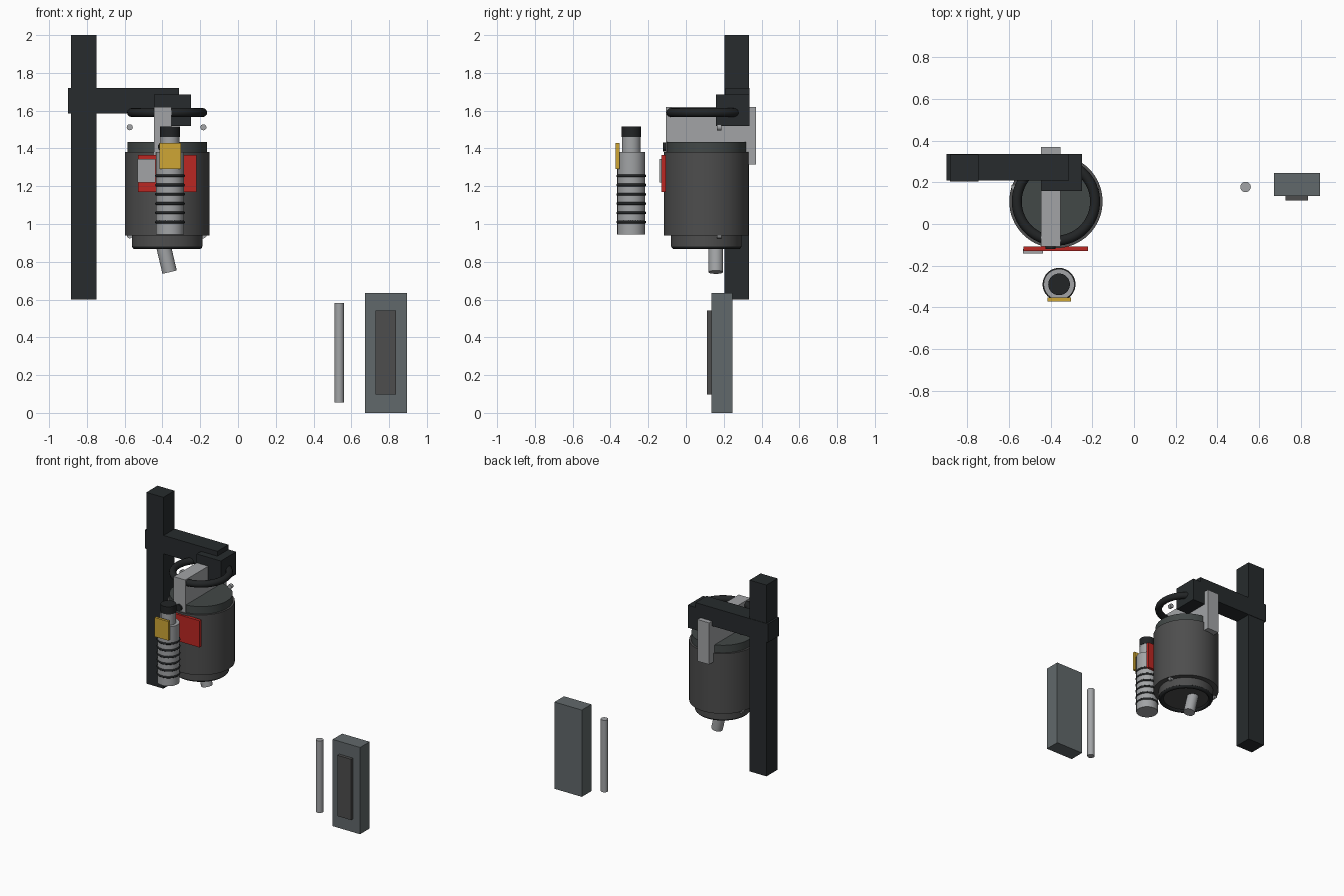
import bpy, math
from mathutils import Vector

if "Cube" in bpy.data.objects:
    bpy.data.objects.remove(bpy.data.objects["Cube"])


def material(name, r, g, b):
    m = bpy.data.materials.new(name)
    m.diffuse_color = (r, g, b, 1)
    m.use_nodes = True
    m.node_tree.nodes["Principled BSDF"].inputs["Base Color"].default_value = m.diffuse_color
    return m


BLACK = material("black_metal", 0.02, 0.024, 0.026)
RUBBER = material("rubber", 0.016, 0.018, 0.019)
DARK = material("dark_grey", 0.075, 0.075, 0.075)
BAND = material("band_grey", 0.055, 0.065, 0.063)
LIGHT = material("light_grey", 0.36, 0.37, 0.38)
SLATE = material("slate", 0.12, 0.14, 0.145)
RED = material("red", 0.5, 0.02, 0.016)
YELLOW = material("yellow", 0.62, 0.38, 0.035)


def finish(name, mat, smooth=False):
    o = bpy.context.object
    o.name = name
    o.data.materials.append(mat)
    if smooth:
        bpy.ops.object.shade_smooth_by_angle(angle=math.radians(35))
    return o


def box(name, x, y, z, mat):
    """Box from (min, max) ranges."""
    c = [(r[0] + r[1]) / 2 for r in (x, y, z)]
    bpy.ops.mesh.primitive_cube_add(size=1, location=c)
    o = finish(name, mat)
    o.scale = [r[1] - r[0] for r in (x, y, z)]
    bpy.ops.object.transform_apply(location=False, rotation=False, scale=True)
    return o


def rod(name, a, b, r, mat, sides=48):
    """Cylinder between two points."""
    a, b = Vector(a), Vector(b)
    d = b - a
    bpy.ops.mesh.primitive_cylinder_add(
        vertices=sides, radius=r, depth=d.length, location=(a + b) / 2,
        rotation=d.to_track_quat('Z', 'Y').to_euler())
    return finish(name, mat, True)


def ring(name, loc, major, minor, mat):
    bpy.ops.mesh.primitive_torus_add(
        location=loc, major_radius=major, minor_radius=minor,
        major_segments=64, minor_segments=12)
    return finish(name, mat, True)


# Post, arm and clamp
box("post", (-0.885, -0.748), (0.205, 0.333), (0.6, 2.0), BLACK)
box("arm", (-0.9, -0.313), (0.208, 0.336), (1.585, 1.72), BLACK)
box("clamp_block", (-0.445, -0.25), (0.158, 0.336), (1.52, 1.685), BLACK)

# Hanging canister
cx, cy = -0.375, 0.108
rod("canister_body", (cx, cy, 0.94), (cx, cy, 1.38), 0.224, DARK, 64)
rod("canister_top_band", (cx, cy, 1.37), (cx, cy, 1.435), 0.21, BAND, 64)
rod("canister_base", (cx, cy, 0.882), (cx, cy, 0.95), 0.187, DARK, 64)
ring("base_ring", (cx, cy, 0.883), 0.17, 0.016, RUBBER)
ring("handle_ring", (cx, cy, 1.59), 0.188, 0.024, RUBBER)

# Hanger and its front knob
box("hanger_plate", (-0.446, -0.352), (-0.107, 0.37), (1.315, 1.62), LIGHT)
rod("hanger_knob", (-0.40, -0.08, 1.408), (-0.40, -0.121, 1.408), 0.024, RUBBER)

# Four small pins around the canister
for i, (s, z) in enumerate([(-1, 1.512), (1, 1.512), (-1, 0.94), (1, 0.94)]):
    x = cx - 0.003 + s * 0.195
    rod(f"pin_{i + 1}", (x, 0.163, z), (x, 0.187, z), 0.016, LIGHT, 24)

# Tilted outlet spout
rod("spout", (-0.41, 0.158, 0.95), (-0.362, 0.158, 0.745), 0.039, LIGHT)

# Label plates
box("red_plate", (-0.53, -0.22), (-0.13, -0.107), (1.17, 1.365), RED)
box("pale_plate", (-0.533, -0.437), (-0.141, -0.12), (1.22, 1.343), LIGHT)

# Ribbed cylinder in front
fx, fy = -0.36, -0.29
rod("cylinder_body", (fx, fy, 0.945), (fx, fy, 1.38), 0.074, LIGHT)
rod("cylinder_neck", (fx, fy, 1.37), (fx, fy, 1.462), 0.05, LIGHT)
rod("cylinder_cap", (fx, fy, 1.46), (fx, fy, 1.515), 0.052, RUBBER)
for i in range(6):
    ring(f"rib_{i + 1}", (fx, fy, 1.01 + i * 0.049), 0.071, 0.008, RUBBER)
box("yellow_tag", (-0.415, -0.303), (-0.372, -0.353), (1.29, 1.43), YELLOW)

# Separate case and rod on the right
box("case", (0.672, 0.894), (0.135, 0.245), (0.0, 0.635), SLATE)
box("case_panel", (0.727, 0.837), (0.112, 0.14), (0.097, 0.542), DARK)
rod("loose_rod", (0.536, 0.178, 0.055), (0.536, 0.178, 0.582), 0.025, LIGHT)
